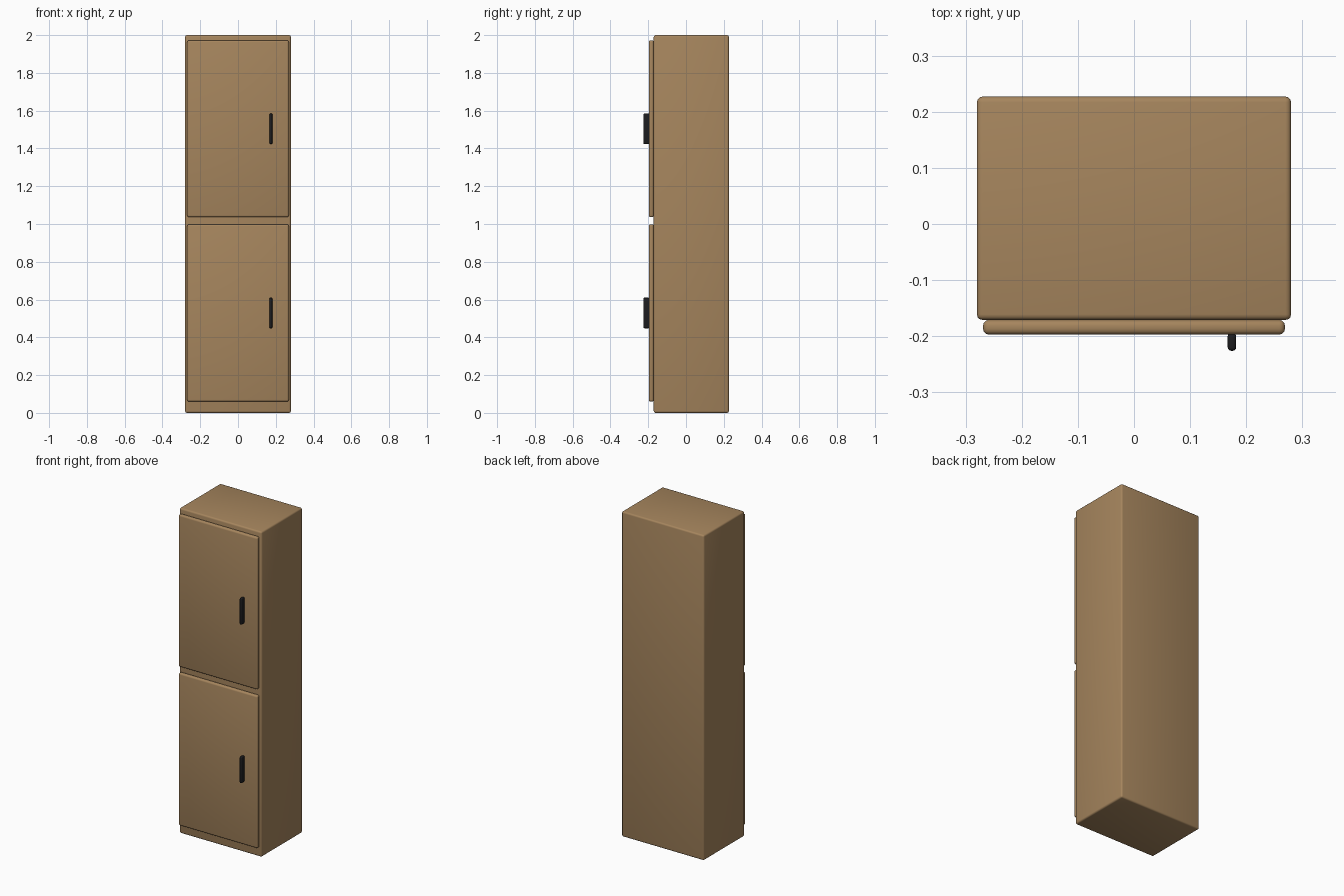
import bpy

if "Cube" in bpy.data.objects:
    bpy.data.objects.remove(bpy.data.objects["Cube"])


def material(name, rgb):
    m = bpy.data.materials.new(name)
    m.diffuse_color = (*rgb, 1.0)
    m.use_nodes = True
    m.node_tree.nodes["Principled BSDF"].inputs["Base Color"].default_value = m.diffuse_color
    return m


wood = material("light wood", (0.38, 0.235, 0.11))
black = material("matt black", (0.012, 0.012, 0.014))


def rounded_box(name, lo, hi, bevel, mat, segments=3):
    """Box between two corners with softly rounded edges."""
    center = [(a + b) / 2 for a, b in zip(lo, hi)]
    bpy.ops.mesh.primitive_cube_add(size=1, location=center)
    ob = bpy.context.object
    ob.name = name
    ob.scale = [b - a for a, b in zip(lo, hi)]
    bpy.ops.object.transform_apply(location=False, rotation=False, scale=True)
    mod = ob.modifiers.new("rounded edges", 'BEVEL')
    mod.width = bevel
    mod.segments = segments
    bpy.ops.object.modifier_apply(modifier=mod.name)
    ob.data.materials.append(mat)
    bpy.ops.object.shade_smooth_by_angle()
    return ob


# Cabinet carcass
rounded_box("cabinet_body", (-0.28, -0.171, 0.0), (0.28, 0.227, 2.0), 0.01, wood)

# Two doors, each with a vertical pull handle
for label, z0, z1, h0, h1 in (("lower", 0.06, 0.998, 0.448, 0.61),
                              ("upper", 1.036, 1.972, 1.423, 1.585)):
    rounded_box(label + "_door", (-0.269, -0.197, z0), (0.269, -0.171, z1), 0.01, wood)
    rounded_box(label + "_handle", (0.167, -0.226, h0), (0.182, -0.194, h1), 0.006, black)
